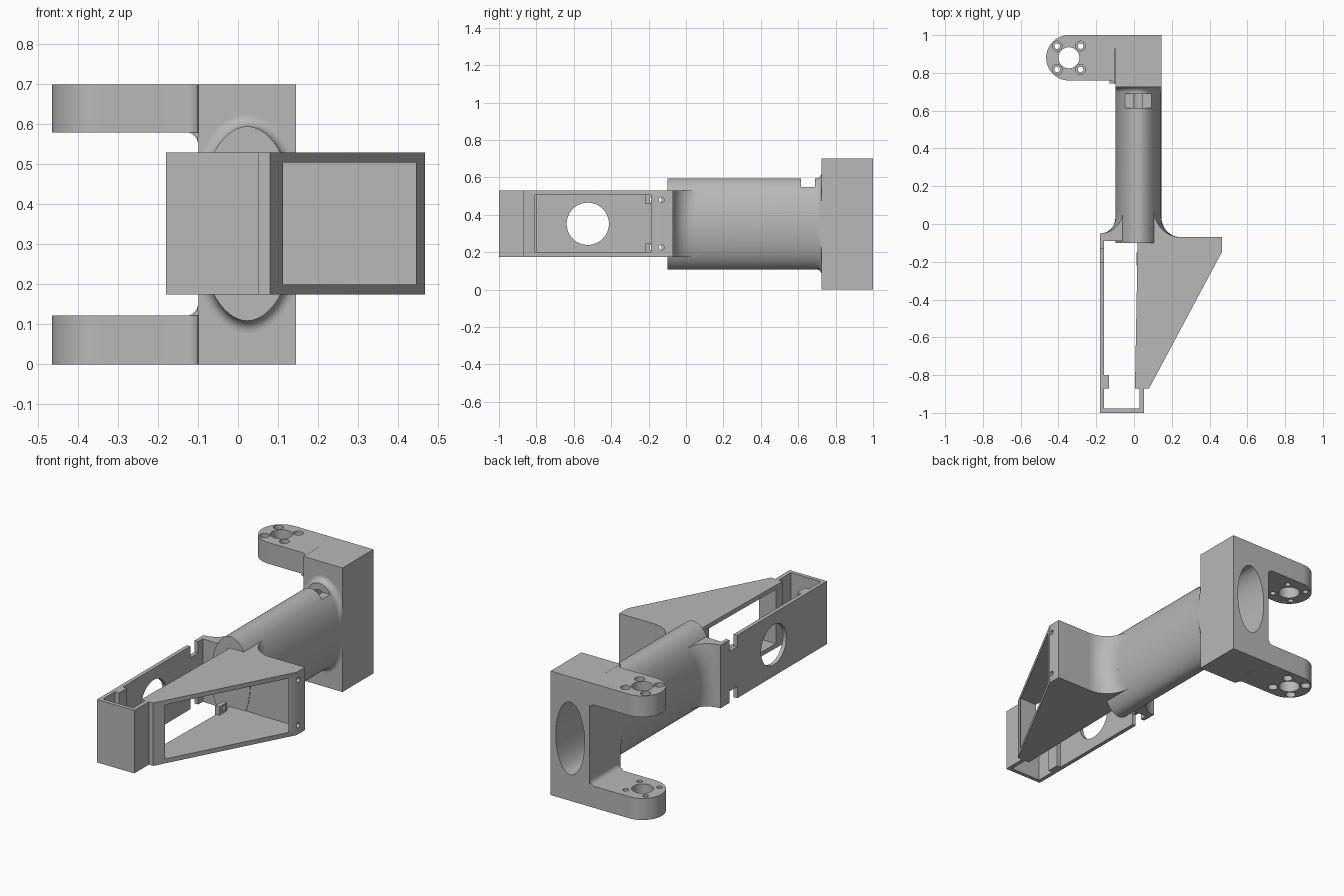
import bpy
import bmesh
from math import cos, sin, radians, sqrt, tau

cube = bpy.data.objects.get("Cube")
if cube:
    bpy.data.objects.remove(cube, do_unlink=True)

grey = bpy.data.materials.new("plain_grey")
grey.use_nodes = True
grey.diffuse_color = (0.48, 0.48, 0.48, 1)
grey.node_tree.nodes["Principled BSDF"].inputs["Base Color"].default_value = (0.48, 0.48, 0.48, 1)


def loft(name, rings):
    """Closed solid through rings of equal point count."""
    bm = bmesh.new()
    loops = [[bm.verts.new(p) for p in ring] for ring in rings]
    n = len(loops[0])
    for a, b in zip(loops, loops[1:]):
        for i in range(n):
            j = (i + 1) % n
            bm.faces.new((a[i], a[j], b[j], b[i]))
    bm.faces.new(loops[0])
    bm.faces.new(loops[-1])
    bmesh.ops.recalc_face_normals(bm, faces=bm.faces)
    mesh = bpy.data.meshes.new(name)
    bm.to_mesh(mesh)
    bm.free()
    mesh.materials.append(grey)
    obj = bpy.data.objects.new(name, mesh)
    bpy.context.scene.collection.objects.link(obj)
    return obj


def prism(name, pts, axis, lo, hi):
    place = {"x": lambda a, b, h: (h, a, b),
             "y": lambda a, b, h: (a, h, b),
             "z": lambda a, b, h: (a, b, h)}[axis]
    return loft(name, [[place(a, b, h) for a, b in pts] for h in (lo, hi)])


def box(name, x0, x1, y0, y1, z0, z1):
    return prism(name, [(x0, y0), (x1, y0), (x1, y1), (x0, y1)], "z", z0, z1)


def arc(cx, cy, r, start, end, n=12):
    steps = [radians(start + (end - start) * i / n) for i in range(n + 1)]
    return [(cx + r * cos(t), cy + r * sin(t)) for t in steps]


def ellipse(cx, cy, rx, ry, n=64):
    return [(cx + rx * cos(tau * i / n), cy + ry * sin(tau * i / n)) for i in range(n)]


def activate(obj):
    bpy.ops.object.select_all(action="DESELECT")
    obj.select_set(True)
    bpy.context.view_layer.objects.active = obj


def cut(obj, cutters):
    for c in cutters:
        c.hide_render = True
        mod = obj.modifiers.new("cut", "BOOLEAN")
        mod.operation = "DIFFERENCE"
        mod.solver = "EXACT"
        mod.object = c
        activate(obj)
        bpy.ops.object.modifier_apply(modifier=mod.name)
        bpy.data.objects.remove(c, do_unlink=True)


CX, CZ, RX, RZ = 0.023, 0.352, 0.122, 0.243   # oval tube section
LEFT, RIGHT = CX - RX, CX + RX
Z0, Z1, SKIN = 0.175, 0.53, 0.025             # tray height and plate thickness
BACK = 0.725                                  # front face of the end block


def bore():
    return prism("bore", ellipse(CX, CZ, 0.09, 0.205), "y", -0.05, 1.1)


# Oval tube, flaring into the end block
stations = [(-0.1, 0), (0.695, 0)] + [
    (0.695 + 0.03 * sin(radians(a)), 0.03 * (1 - cos(radians(a)))) for a in range(10, 91, 10)]
rings = []
for y, grow in stations:
    rings.append([(min(max(x, LEFT), RIGHT), y, z)
                  for x, z in ellipse(CX, CZ, RX + grow, RZ + grow)])
tube = loft("oval_tube", rings)
cut(tube, [bore(), box("slot", -0.2, 0.3, 0.615, 0.69, 0.55, 0.8)])

# End block
block = box("end_block", LEFT, RIGHT, BACK, 1, 0, 0.7)
cut(block, [bore()])

# Two mounting arms with counterbored holes and corner webs
HX, HY = -0.345, 0.88
plan = (arc(-0.13, 0.73, 0.03, 0, 90, 8) + arc(HX, HY, 0.12, 270, 90, 32)
        + [(LEFT, 1)])
for side, lo, hi, out in (("upper", 0.58, 0.7, 0.7), ("lower", 0, 0.122, 0)):
    arm = prism(side + "_arm", plan, "z", lo, hi)
    holes = [prism("hole", ellipse(HX, HY, 0.056, 0.056, 40), "z", -0.1, 0.9)]
    for sx in (-1, 1):
        for sy in (-1, 1):
            x, y = HX + sx * 0.062, HY + sy * 0.062
            holes.append(prism("hole", ellipse(x, y, 0.015, 0.015, 20), "z", -0.1, 0.9))
            holes.append(prism("hole", ellipse(x, y, 0.026, 0.026, 24), "z", out - 0.03, out + 0.03))
    cut(arm, holes)
    web = [(LEFT, 0.58)] + arc(-0.13, 0.55, 0.03, 0, 90, 8)
    if side == "lower":
        web = [(x, 0.702 - z) for x, z in web]
    prism(side + "_arm_web", web, "y", 0.745, 1)

# Rear wall of the tray, blended onto the tube sides
rings = []
SLICES = 20
for i in range(SLICES + 1):
    z = Z0 + (Z1 - Z0) * i / SLICES
    half = RX * sqrt(1 - ((z - CZ) / RZ) ** 2)
    rr = 0.25 - (CX + half)
    rl = CX - half + 0.18
    ring = [(-0.18, -0.088), (0.25, -0.1)]
    ring += arc(0.25, -0.07 + rr, rr, 270, 180)
    ring += arc(-0.18, -0.05 + rl, rl, 0, -90)
    rings.append([(x, y, z) for x, y in ring])
junction = loft("blended_rear_wall", rings)
cut(junction, [bore()])

# Side plate with round window and edge notches
side = box("side_plate", -0.18, -0.158, -1, -0.06, Z0, Z1)
cut(side, [prism("window", ellipse(-0.525, CZ, 0.113, 0.113), "x", -0.3, 0),
           box("notch", -0.3, 0, -0.2, -0.13, 0.465, 0.6),
           box("notch", -0.3, 0, -0.2, -0.13, 0.1, 0.24)])
box("side_plate_rib", -0.16, -0.133, -0.87, -0.8, Z0, Z1)

# Front pocket walls
box("front_wall", -0.18, 0.053, -1, -0.978, Z0, Z1)
box("pocket_wall", 0.03, 0.053, -0.98, -0.86, Z0, Z1)

# Wedge frame: two plates, front post, rear wall and end wall
wedge = [(0.005, -0.87), (0.08, -0.87), (0.467, -0.145), (0.467, -0.07), (0.02, -0.07)]
prism("wedge_top_plate", wedge, "z", Z1 - SKIN, Z1)
prism("wedge_bottom_plate", wedge, "z", Z0, Z0 + SKIN)
prism("wedge_post", [(0.005, -0.87), (0.08, -0.87), (0.112, -0.81), (0.006, -0.81)], "z", Z0, Z1)
box("wedge_rear_wall", 0.24, 0.46, -0.1, -0.07, Z0, Z1)
end = prism("wedge_end_wall", [(0.445, -0.186), (0.467, -0.145), (0.467, -0.07), (0.445, -0.07)],
            "z", Z0, Z1)
cut(end, [prism("screw_hole", ellipse(-0.13, z, 0.014, 0.014, 20), "x", 0.4, 0.5)
          for z in (0.225, 0.48)])

# Small pierced tabs inside the wedge
for name, lo, hi in (("upper_tab", 0.457, 0.51), ("lower_tab", 0.195, 0.248)):
    tab = box(name, 0.012, 0.037, -0.22, -0.15, lo, hi)
    mid = 0.48 if name == "upper_tab" else 0.225
    cut(tab, [box("tab_hole", -0.1, 0.1, -0.192, -0.164, mid - 0.014, mid + 0.014)])

# Smooth curved surfaces, keep edges crisp
for obj in bpy.context.scene.objects:
    if obj.type == "MESH" and obj.data.materials and obj.data.materials[0] == grey:
        activate(obj)
        bpy.ops.object.shade_smooth_by_angle(angle=radians(30))
